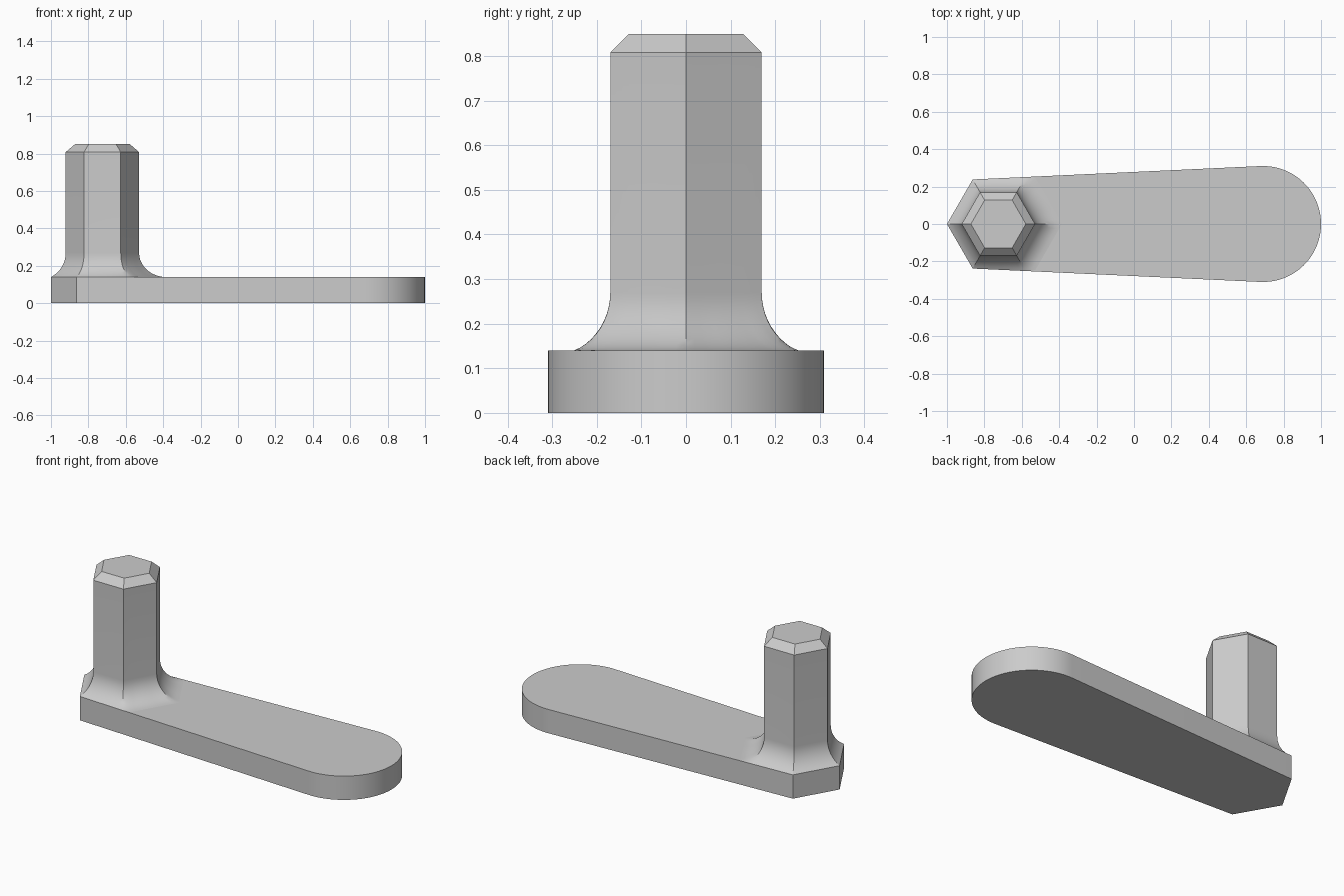
import bpy, bmesh
from math import sin, cos, tan, atan, atan2, acos, hypot, pi, radians
from mathutils import Vector

cube = bpy.data.objects.get("Cube")
if cube:
    bpy.data.objects.remove(cube, do_unlink=True)

PLATE_TOP = 0.14
POST_X, POST_R = -0.725, 0.196      # hexagonal post: axis and corner radius
END_R = 0.275                       # hexagonal end of the plate
TIP_X, TIP_R = 0.69, 0.31           # rounded end of the plate
FLARE_R, FLARE_H = 0.34, 0.13       # blend between post and plate
SIDE_STEPS, ARC_STEPS = 12, 10

steel = bpy.data.materials.new("grey steel")
steel.use_nodes = True
colour = (0.6, 0.6, 0.6, 1)
steel.diffuse_color = colour
steel.node_tree.nodes["Principled BSDF"].inputs["Base Color"].default_value = colour


def finish(name, bm):
    bmesh.ops.recalc_face_normals(bm, faces=bm.faces)
    mesh = bpy.data.meshes.new(name)
    bm.to_mesh(mesh)
    bm.free()
    mesh.materials.append(steel)
    obj = bpy.data.objects.new(name, mesh)
    bpy.context.collection.objects.link(obj)
    bpy.ops.object.select_all(action='DESELECT')
    obj.select_set(True)
    bpy.context.view_layer.objects.active = obj
    bpy.ops.object.shade_smooth_by_angle(angle=radians(25))
    return obj


def loft(bm, rings):
    """Bridge equal closed rings of points; returns the vertex rings."""
    loops = [[bm.verts.new(p) for p in ring] for ring in rings]
    for low, high in zip(loops, loops[1:]):
        for i in range(len(low)):
            j = (i + 1) % len(low)
            bm.faces.new((low[i], low[j], high[j], high[i]))
    return loops


# Plate: hexagonal end, tapered sides tangent to a round tip
corner = Vector((POST_X - END_R / 2, END_R * sin(pi / 3)))
dx, dy = corner.x - TIP_X, corner.y
tangent = atan2(dy, dx) - acos(TIP_R / hypot(dx, dy))
outline = [Vector((POST_X - END_R, 0)), Vector((corner.x, -corner.y))]
steps = 40
for i in range(steps + 1):
    a = -tangent + 2 * tangent * i / steps
    outline.append(Vector((TIP_X + TIP_R * cos(a), TIP_R * sin(a))))
outline.append(corner)
bm = bmesh.new()
bottom, top = loft(bm, [[(p.x, p.y, z) for p in outline] for z in (0, PLATE_TOP)])
bm.faces.new(bottom)
bm.faces.new(top)
finish("plate", bm)


# Post: flared foot held inside the plate outline, straight shaft, chamfered top
def hex_points():
    corners = [Vector((cos(k * pi / 3), sin(k * pi / 3))) for k in range(6)]
    for k in range(6):
        for s in range(SIDE_STEPS):
            yield corners[k].lerp(corners[(k + 1) % 6], s / SIDE_STEPS)


def reach(d):
    """Scale along d at which the flare ends on the plate."""
    limit = FLARE_R
    for p, q in zip(outline, outline[1:] + outline[:1]):
        e = q - p
        normal = Vector((e.y, -e.x))
        facing = normal.dot(d)
        if facing > 1e-6:
            limit = min(limit, normal.dot(p - Vector((POST_X, 0))) / facing)
    return limit


unit = list(hex_points())
reaches = [reach(d) for d in unit]
rings = []
for step in range(ARC_STEPS, -1, -1):
    ring = []
    for d, r in zip(unit, reaches):
        sweep = 2 * atan(min(1, (r - POST_R) * d.length / FLARE_H))
        a = sweep * step / ARC_STEPS
        scale = POST_R + (r - POST_R) * (1 - cos(a)) / (1 - cos(sweep))
        z = PLATE_TOP + FLARE_H * (1 - sin(a) / sin(sweep))
        ring.append((POST_X + d.x * scale, d.y * scale, z))
    rings.append(ring)
for scale, z in ((POST_R, 0.808), (0.147, 0.85)):
    rings.append([(POST_X + d.x * scale, d.y * scale, z) for d in unit])
bm = bmesh.new()
loops = loft(bm, rings)
bm.faces.new(loops[-1])
finish("hex_post", bm)
